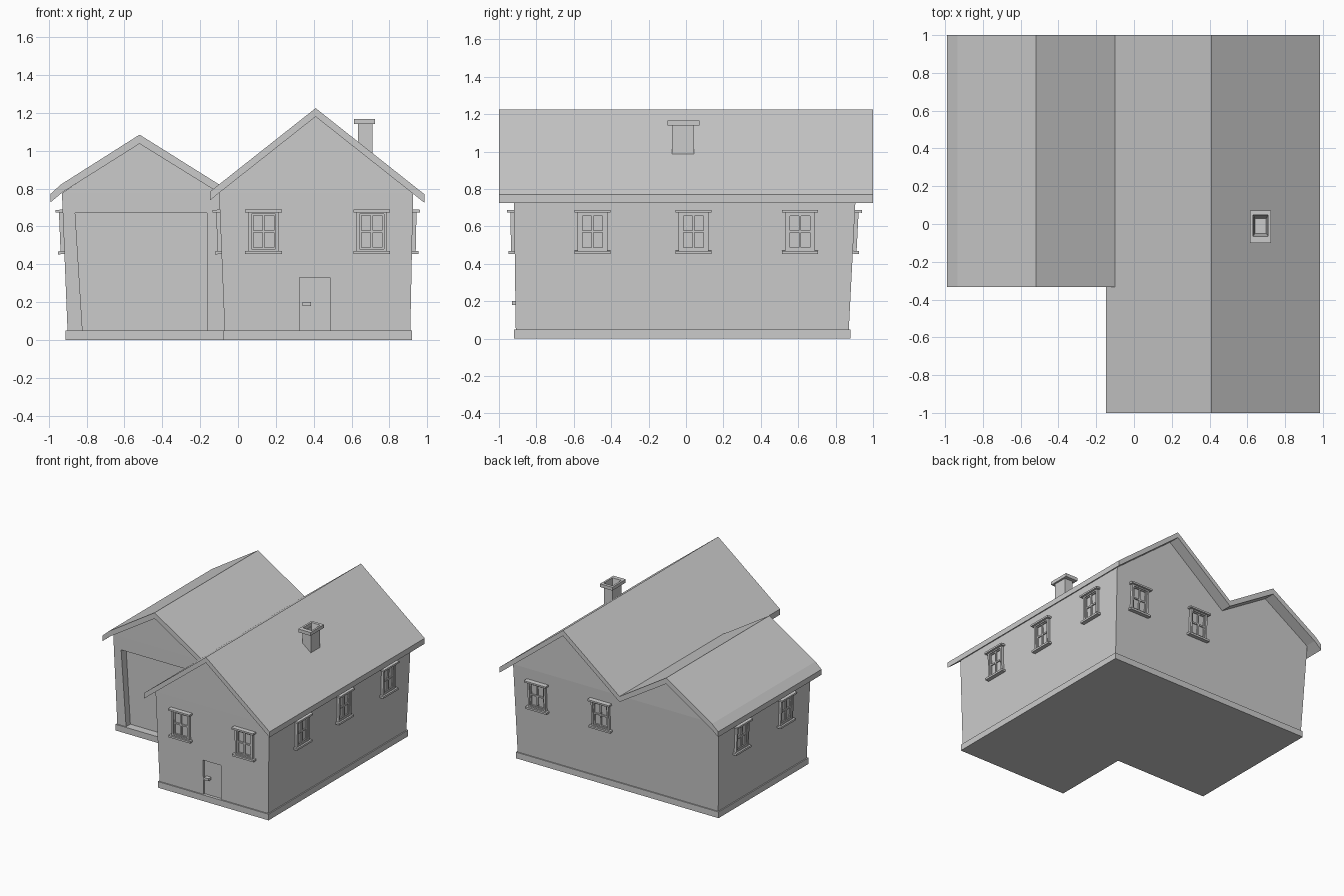
import bpy, bmesh
from math import pi, atan
from mathutils import Matrix, Vector

if "Cube" in bpy.data.objects:
    bpy.data.objects.remove(bpy.data.objects["Cube"])


def make(name, verts, faces):
    bm = bmesh.new()
    vs = [bm.verts.new(v) for v in verts]
    for f in faces:
        bm.faces.new([vs[i] for i in f])
    bmesh.ops.recalc_face_normals(bm, faces=bm.faces)
    me = bpy.data.meshes.new(name)
    bm.to_mesh(me)
    bm.free()
    ob = bpy.data.objects.new(name, me)
    bpy.context.collection.objects.link(ob)
    return ob


def loft(name, rings):
    """Join equal-length closed rings and cap both ends."""
    n = len(rings[0])
    faces = [list(range(n)), [n * (len(rings) - 1) + i for i in range(n)]]
    for r in range(len(rings) - 1):
        for i in range(n):
            j = (i + 1) % n
            faces.append([r * n + i, r * n + j, r * n + n + j, r * n + n + i])
    return make(name, [p for ring in rings for p in ring], faces)


def prism_y(name, profile, y0, y1):
    return loft(name, [[(x, y, z) for x, z in profile] for y in (y0, y1)])


def rect(x0, x1, y0, y1, z):
    return [(x0, y0, z), (x1, y0, z), (x1, y1, z), (x0, y1, z)]


def gable_walls(name, low, top, z_top, ridge_x, ridge_z):
    """Leaning walls up to the eaves, then upright gables."""
    v = rect(*low, 0.04) + rect(*top, z_top)
    v += [(ridge_x, top[2], ridge_z), (ridge_x, top[3], ridge_z)]
    f = [(0, 1, 2, 3), (0, 1, 5, 4), (1, 2, 6, 5), (2, 3, 7, 6), (3, 0, 4, 7),
         (4, 5, 8), (6, 7, 9), (5, 6, 9, 8), (7, 4, 8, 9)]
    return make(name, v, f)


def cut(ob, cutter):
    """Boolean the cutter out of ob, then remove the cutter."""
    cutter.hide_render = True
    m = ob.modifiers.new("recess", 'BOOLEAN')
    m.operation, m.solver, m.object = 'DIFFERENCE', 'EXACT', cutter
    dg = bpy.context.evaluated_depsgraph_get()
    me = bpy.data.meshes.new_from_object(ob.evaluated_get(dg))
    ob.modifiers.clear()
    ob.data = me
    bpy.data.objects.remove(cutter)


# L-shaped foundation
plan = [(-.91, -.28), (-.08, -.28), (-.08, -.92), (.92, -.92), (.92, .88), (-.91, .88)]
loft("foundation", [[(x, y, z) for x, y in plan] for z in (0, .05)])

# Walls with recessed doors
house = gable_walls("house_walls", (-.07, .91, -.91, .87), (-.10, .925, -.92, .908),
                    .777, .41, 1.19)
cut(house, prism_y("door_cutter", [(.325, .03), (.485, .03), (.485, .33), (.325, .33)],
                   -1.1, -.895))
garage = gable_walls("garage_walls", (-.90, -.07, -.27, .87), (-.93, -.10, -.28, .908),
                     .777, -.52, 1.045)
cut(garage, prism_y("garage_cutter", [(-.82, .03), (-.165, .03), (-.165, .67), (-.86, .67)],
                    -.5, -.215))

# Door handle
loft("door_handle", [rect(.342, .385, -.93, -.89, z) for z in (.18, .2)])

# Roofs
prism_y("house_roof", [(-.10, .822), (.41, 1.225), (.985, .77), (.985, .725),
                       (.41, 1.18), (-.10, .777)], -1, 1)
prism_y("house_eave", [(-.148, .784), (-.10, .822), (-.10, .777), (-.148, .738)], -1, -.333)
prism_y("garage_roof", [(-.99, .772), (-.935, .822), (-.52, 1.085), (-.10, .822),
                        (-.10, .777), (-.52, 1.037), (-.925, .782), (-.99, .728)], -.333, 1)

# Hollow chimney with cap
loft("chimney", [rect(.635, .71, -.075, .043, .9), rect(.635, .71, -.075, .043, 1.14),
                 rect(.614, .725, -.10, .072, 1.14), rect(.614, .725, -.10, .072, 1.167),
                 rect(.63, .71, -.065, .048, 1.167), rect(.64, .70, -.05, .03, 1.08)])


# Window: outward is local -y, origin at its middle on the wall
def window_mesh():
    bm = bmesh.new()

    def box(x0, x1, z0, z1, out):
        c = Vector(((x0 + x1) / 2, (.01 - out) / 2, (z0 + z1) / 2))
        s = Matrix.Diagonal((x1 - x0, out + .01, z1 - z0, 1))
        bmesh.ops.create_cube(bm, size=1, matrix=Matrix.Translation(c) @ s)

    box(-.097, .097, .105, .119, .038)      # lintel
    box(-.097, .097, -.116, -.100, .034)    # sill
    box(-.064, .064, -.09, .095, .003)      # glass
    for s in (-1, 1):                       # outer frame sides
        box(*sorted((s * .08, s * .064)), -.100, .105, .02)
        box(*sorted((s * .064, s * .054)), -.09, .095, .012)
    box(-.064, .064, .095, .105, .02)
    box(-.064, .064, -.100, -.09, .02)
    box(-.006, .006, -.09, .095, .012)      # sash bars
    for z0, z1 in ((-.09, -.082), (-.003, .009), (.087, .095)):
        for x0, x1 in ((-.054, -.006), (.006, .054)):
            box(x0, x1, z0, z1, .012)
    me = bpy.data.meshes.new("window")
    bm.to_mesh(me)
    bm.free()
    return me


win = window_mesh()
XS, YS = (.135, .707), (.61, .04, -.50)
# side, turn, (wall offset at foot, at eaves), positions along the wall
for side, turn, (a, b), spots in (
        ("front", 0, (-.91, -.92), XS),
        ("back", pi, (.87, .908), XS),
        ("right", pi / 2, (.91, .925), YS),
        ("garage_left", -pi / 2, (-.90, -.93), YS[:2]),
        ("house_left", -pi / 2, (-.07, -.10), YS[2:])):
    lean = atan(abs(b - a) / .737)
    wall = a + (b - a) * (.57 - .04) / .737
    for i, p in enumerate(spots):
        loc = (p, wall, .57) if side in ("front", "back") else (wall, p, .57)
        ob = bpy.data.objects.new(f"{side}_window_{i + 1}", win)
        ob.matrix_world = (Matrix.Translation(loc) @ Matrix.Rotation(turn, 4, 'Z')
                           @ Matrix.Rotation(lean, 4, 'X'))
        bpy.context.collection.objects.link(ob)
